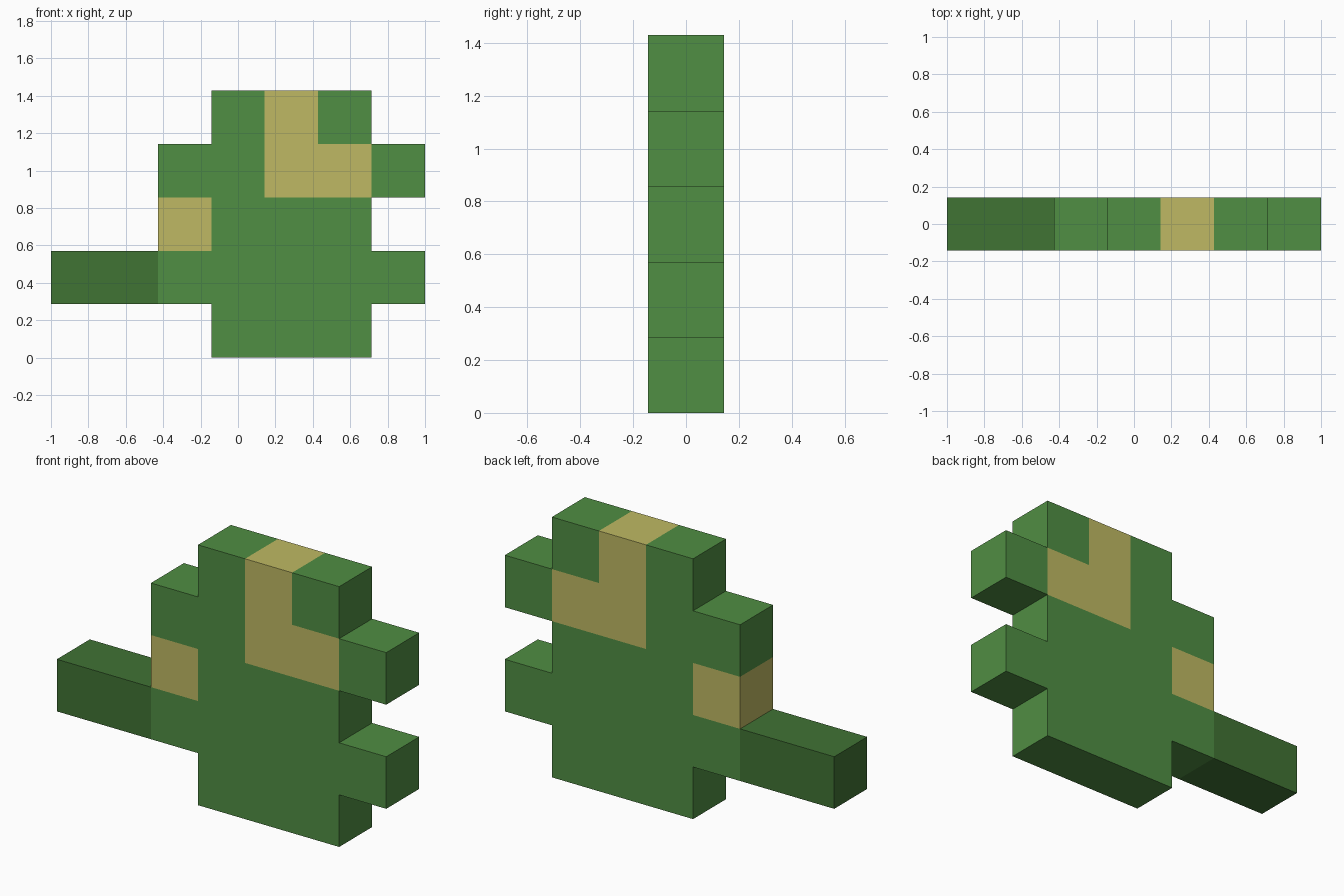
import bpy
import bmesh
import math

cube = bpy.data.objects.get("Cube")
if cube:
    bpy.data.objects.remove(cube, do_unlink=True)


def linear(c):
    c /= 255
    return c / 12.92 if c <= 0.04045 else ((c + 0.055) / 1.055) ** 2.4


def make_material(name, rgb):
    mat = bpy.data.materials.new(name)
    mat.use_nodes = True
    colour = (*[linear(c) for c in rgb], 1.0)
    mat.diffuse_color = colour
    bsdf = next(n for n in mat.node_tree.nodes if n.type == "BSDF_PRINCIPLED")
    bsdf.inputs["Base Color"].default_value = colour
    bsdf.inputs["Roughness"].default_value = 0.9
    return mat


materials = [make_material("leaf_green", (80, 142, 67)),
             make_material("khaki_yellow", (191, 185, 99)),
             make_material("dark_green", (64, 115, 52))]

# Block pattern, top row first: g = green, y = yellow patch, d = dark tail
PATTERN = ["...gyg.",
           "..ggyyg",
           "..yggg.",
           "ddggggg",
           "...ggg."]
SIZE = 2 / 7          # edge of one block
HALF = SIZE / 2       # half of the depth

cells = {(col, len(PATTERN) - 1 - r): "gyd".index(ch)
         for r, line in enumerate(PATTERN)
         for col, ch in enumerate(line) if ch != "."}

bm = bmesh.new()


def add_quad(points, slot):
    verts = [bm.verts.new((c * SIZE - 1, side * HALF, r * SIZE)) for c, side, r in points]
    bm.faces.new(verts).material_index = slot


# Front and back of every block, and side walls only where the outline is open
for (c, r), slot in cells.items():
    corners = [(c, r), (c + 1, r), (c + 1, r + 1), (c, r + 1)]
    add_quad([(x, -1, z) for x, z in corners], slot)
    add_quad([(x, 1, z) for x, z in reversed(corners)], slot)
    neighbours = [(c, r - 1), (c + 1, r), (c, r + 1), (c - 1, r)]
    for i, other in enumerate(neighbours):
        if other not in cells:
            (x0, z0), (x1, z1) = corners[i], corners[(i + 1) % 4]
            add_quad([(x0, -1, z0), (x0, 1, z0), (x1, 1, z1), (x1, -1, z1)], slot)

# Weld into one closed shell and merge flat faces of the same colour
bmesh.ops.remove_doubles(bm, verts=bm.verts[:], dist=0.001)
bmesh.ops.recalc_face_normals(bm, faces=bm.faces[:])
bmesh.ops.dissolve_limit(bm, angle_limit=math.radians(1), verts=bm.verts[:],
                         edges=bm.edges[:], delimit={"MATERIAL"})

mesh = bpy.data.meshes.new("blocky_body_with_tail")
bm.to_mesh(mesh)
bm.free()
for mat in materials:
    mesh.materials.append(mat)
body = bpy.data.objects.new("blocky_body_with_tail", mesh)
bpy.context.scene.collection.objects.link(body)
